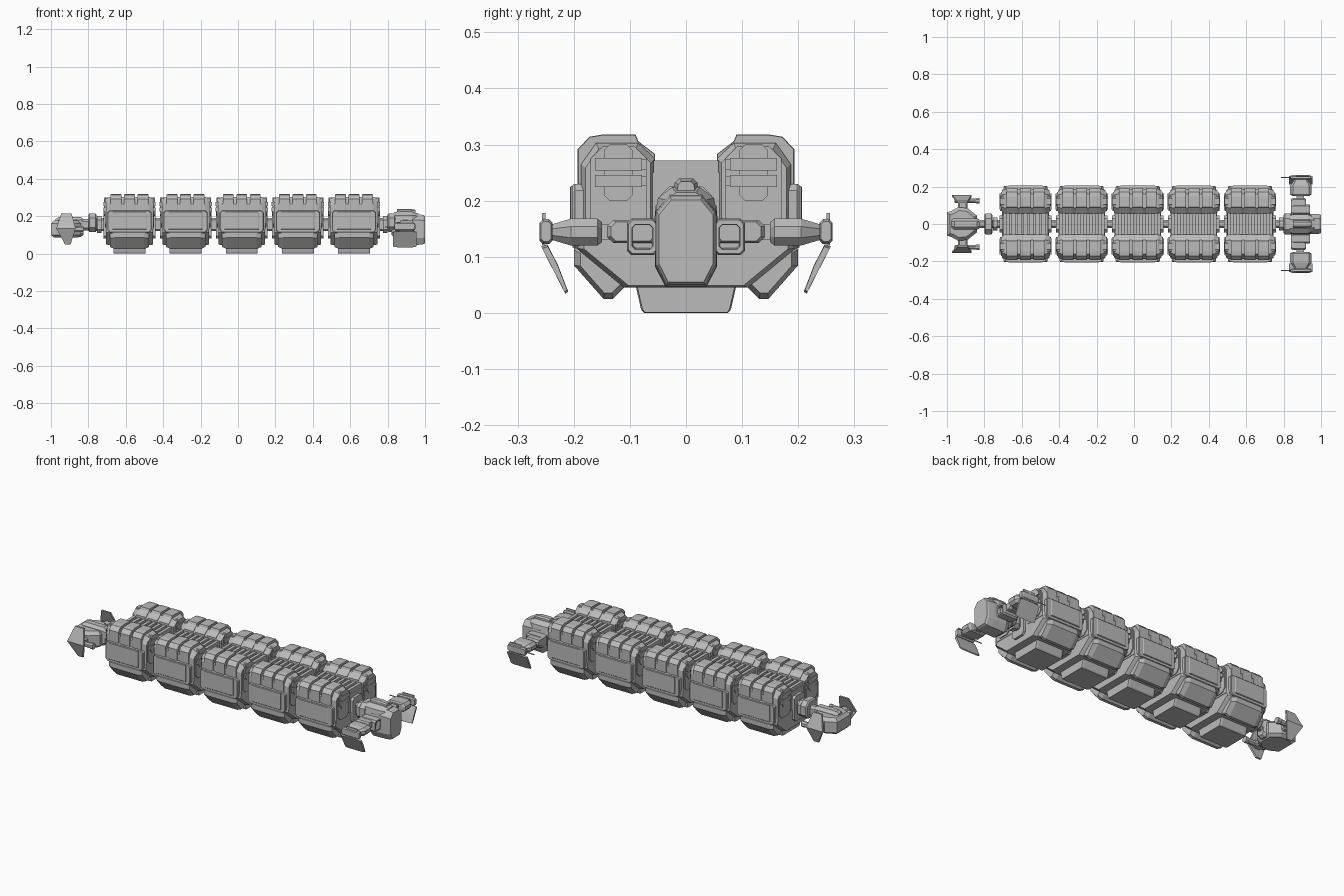
import bpy, bmesh

cube = bpy.data.objects.get("Cube")
if cube:
    bpy.data.objects.remove(cube, do_unlink=True)

grey = bpy.data.materials.new("hull_grey")
grey.use_nodes = True
GREY = (0.5, 0.5, 0.5, 1)
grey.diffuse_color = GREY
grey.node_tree.nodes["Principled BSDF"].inputs["Base Color"].default_value = GREY

ORDER = {"x": lambda p, q, t: (t, p, q),
         "y": lambda p, q, t: (p, t, q),
         "z": lambda p, q, t: (p, q, t)}
FIRST, PITCH, COUNT = -0.58, 0.3, 5


def loft(name, pts, stations, axis="x", mirror=False, train=False):
    """Loft a profile along an axis; each station is (position, scale)."""
    bm = bmesh.new()
    cp = (min(p for p, q in pts) + max(p for p, q in pts)) / 2
    cq = (min(q for p, q in pts) + max(q for p, q in pts)) / 2
    rings = [[bm.verts.new(ORDER[axis](cp + (p - cp) * s, cq + (q - cq) * s, t))
              for p, q in pts] for t, s in stations]
    n = len(pts)
    for a, b in zip(rings, rings[1:]):
        for i in range(n):
            j = (i + 1) % n
            bm.faces.new((a[i], a[j], b[j], b[i]))
    bm.faces.new(rings[0])
    bm.faces.new(rings[-1])
    bmesh.ops.recalc_face_normals(bm, faces=bm.faces)
    me = bpy.data.meshes.new(name)
    bm.to_mesh(me)
    bm.free()
    me.materials.append(grey)
    ob = bpy.data.objects.new(name, me)
    bpy.context.collection.objects.link(ob)
    if mirror:
        m = ob.modifiers.new("mirror", "MIRROR")
        m.use_axis = (False, True, False)
    if train:
        ob.location.x = FIRST
        m = ob.modifiers.new("train", "ARRAY")
        m.count = COUNT
        m.use_relative_offset = False
        m.use_constant_offset = True
        m.constant_offset_displace = (PITCH, 0, 0)
    return ob


def rect(p0, p1, q0, q1, c=0.0):
    """Rectangle profile with optional cut corners."""
    if not c:
        return [(p0, q0), (p1, q0), (p1, q1), (p0, q1)]
    return [(p0 + c, q0), (p1 - c, q0), (p1, q0 + c), (p1, q1 - c),
            (p1 - c, q1), (p0 + c, q1), (p0, q1 - c), (p0, q0 + c)]


def sym(half):
    """Complete a half profile by reflecting it."""
    return half + [(-p, q) for p, q in reversed(half)]


def ends(h, c=0.0, s=0.85, mid=0.0):
    """Stations for a bar of half length h with chamfered ends."""
    if not c:
        return [(mid - h, 1), (mid + h, 1)]
    return [(mid - h, s), (mid - h + c, 1), (mid + h - c, 1), (mid + h, s)]


# Cargo modules: hull and keel
loft("lower_hull", sym([(0.11, 0.045), (0.195, 0.115), (0.195, 0.15)]),
     ends(0.125, 0.02, 0.93), train=True)
loft("keel_tub", sym([(0.075, 0), (0.08, 0.006), (0.09, 0.05)]),
     ends(0.085, 0.01, 0.97), train=True)
loft("bilge_tank", [(0.13, 0.025), (0.147, 0.025), (0.2, 0.085), (0.2, 0.113), (0.185, 0.13), (0.08, 0.075)],
     ends(0.105, 0.025, 0.8), mirror=True, train=True)
loft("spine", rect(-0.06, 0.06, 0.06, 0.25), ends(0.122), train=True)
loft("spine_cap", rect(-0.045, 0.045, 0.08, 0.225, 0.015), ends(0.138), train=True)
for i in range(8):
    loft("spine_rib", rect(-0.058, 0.058, 0.24, 0.272),
         ends(0.009, mid=(i - 3.5) * 0.032), train=True)

# Cargo modules: paired containers
POD = [(0.055, 0.12), (0.187, 0.12), (0.187, 0.265), (0.16, 0.303), (0.085, 0.303), (0.055, 0.275)]
loft("container", POD, ends(0.127, 0.02, 0.88), mirror=True, train=True)
loft("container_end", rect(0.07, 0.17, 0.14, 0.297, 0.022), ends(0.132), mirror=True, train=True)
loft("end_spine", rect(0.095, 0.146, 0.2, 0.3, 0.01), ends(0.136), mirror=True, train=True)
for z in (0.235, 0.265):
    loft("end_bar", rect(0.078, 0.162, z - 0.011, z + 0.011), ends(0.14), mirror=True, train=True)
    loft("bar_cap", rect(0.07, 0.08, z - 0.009, z + 0.009), ends(0.136), mirror=True, train=True)

# Bands wrapped over each container
BAND = [(0.055, 0.22), (0.055, 0.283), (0.085, 0.306), (0.09, 0.318), (0.148, 0.318),
        (0.172, 0.314), (0.193, 0.292), (0.193, 0.22)]
for x in (-0.072, 0, 0.072):
    loft("container_band", BAND, ends(0.029, 0.005, 0.98, x), mirror=True, train=True)

# Side hatch and sill
loft("side_frame", rect(-0.118, 0.118, 0.115, 0.23, 0.012),
     [(0.18, 1), (0.198, 1), (0.202, 0.97)], "y", True, True)
loft("side_hatch", rect(-0.092, 0.092, 0.13, 0.226),
     [(0.19, 1), (0.205, 1), (0.207, 0.95)], "y", True, True)

# Couplings between modules and at both ends
for i in range(COUNT + 1):
    x = FIRST - PITCH / 2 + PITCH * i
    loft("coupling", rect(-0.022, 0.022, 0.12, 0.19, 0.01), ends(0.03, mid=x))
for s in (-1, 1):
    m = 0.022
    loft("neck", rect(-0.022, 0.022, 0.125, 0.185, 0.012), ends(0.07, mid=m + s * 0.8))
    loft("neck_collar", rect(-0.055, 0.055, 0.115, 0.215, 0.025), ends(0.022, 0.006, 0.85, m + s * 0.8))
    loft("neck_ring", rect(-0.036, 0.036, 0.11, 0.2, 0.02), ends(0.012, mid=m + s * 0.765))

# Command head at the +x end
HEAD = sym([(0.034, 0.05), (0.052, 0.085), (0.052, 0.178), (0.028, 0.207)])
loft("head_shell", HEAD, [(0.85, 0.8), (0.88, 1.06), (0.96, 1.04), (0.99, 1), (1, 0.93)])
loft("head_crest", sym([(0.058, 0.16), (0.05, 0.205), (0.025, 0.224)]), [(0.835, 0.9), (0.85, 1), (0.93, 1), (0.965, 0.7)])
loft("head_fin", sym([(0.025, 0.2), (0.02, 0.233), (0.012, 0.24)]), [(0.85, 0.9), (0.86, 1), (0.92, 1), (0.95, 0.7)])
loft("head_collar", rect(-0.048, 0.048, 0.09, 0.2, 0.02), [(0.82, 0.8), (0.835, 1), (0.87, 1)])
loft("side_intake", rect(0.05, 0.105, 0.103, 0.168, 0.008),
     [(0.84, 0.8), (0.855, 1), (0.93, 1), (0.94, 0.92), (0.94, 0.68), (0.9, 0.62)], mirror=True)
loft("intake_fairing", rect(0.05, 0.14, 0.125, 0.165, 0.01), ends(0.04, 0.01, 0.85, 0.88), mirror=True)
loft("wing_arm", rect(0.87, 0.91, 0.13, 0.158), [(0.1, 1), (0.17, 1)], "y", True)
loft("wing_nacelle", rect(0.835, 0.95, 0.12, 0.168, 0.014),
     [(0.15, 0.75), (0.158, 1), (0.205, 1), (0.245, 0.5)], "y", True)
loft("wing_hub", rect(0.238, 0.261, 0.123, 0.167, 0.006), ends(0.055, 0.01, 0.8, 0.892), mirror=True)
loft("wing_tip", [(0.25, 0.12), (0.257, 0.12), (0.257, 0.178), (0.25, 0.178)], ends(0.035, mid=0.9), mirror=True)
loft("wing_blade", [(0.247, 0.122), (0.258, 0.118), (0.215, 0.034), (0.21, 0.038), (0.228, 0.085)],
     ends(0.062, 0.02, 0.92, 0.892), mirror=True)
loft("sensor_rod", rect(0.246, 0.25, 0.14, 0.144), [(0.785, 1), (0.85, 1)], mirror=True)

# Drive unit at the -x end
loft("drive_body", [(-1, -0.062), (-0.975, -0.07), (-0.94, -0.09), (-0.89, -0.085), (-0.84, -0.045),
                    (-0.84, 0.045), (-0.89, 0.085), (-0.94, 0.09), (-0.975, 0.07), (-1, 0.062)],
     [(0.085, 0.8), (0.1, 1), (0.16, 1), (0.178, 0.8)], "z")
loft("drive_spine", rect(-0.03, 0.03, 0.09, 0.195, 0.015), ends(0.075, 0.015, 0.8, -0.9))
loft("drive_arm", rect(-0.94, -0.89, 0.115, 0.15, 0.008), [(0.07, 1), (0.145, 1)], "y", True)
loft("side_thruster", rect(0.112, 0.136, 0.118, 0.146, 0.007),
     [(-0.96, 0.8), (-0.95, 1), (-0.85, 1), (-0.84, 1.2), (-0.825, 1.2)], mirror=True)

# Drive fins: outward crease at mid height, tips leaning inward
fin = loft("drive_fin", [(-0.945, 0.215), (-0.89, 0.215), (-0.868, 0.135), (-0.895, 0.05), (-0.925, 0.05), (-0.972, 0.135)],
           [(0.145, 1), (0.156, 1)], "y", True)
for v in fin.data.vertices:
    if abs(v.co.z - 0.135) > 0.03:
        v.co.y -= 0.032
bm = bmesh.new()
bm.from_mesh(fin.data)
for f in [f for f in bm.faces if len(f.verts) == 6]:
    pair = [v for v in f.verts if abs(v.co.z - 0.135) < 0.01]
    bmesh.utils.face_split(f, pair[0], pair[1])
bm.to_mesh(fin.data)
bm.free()
